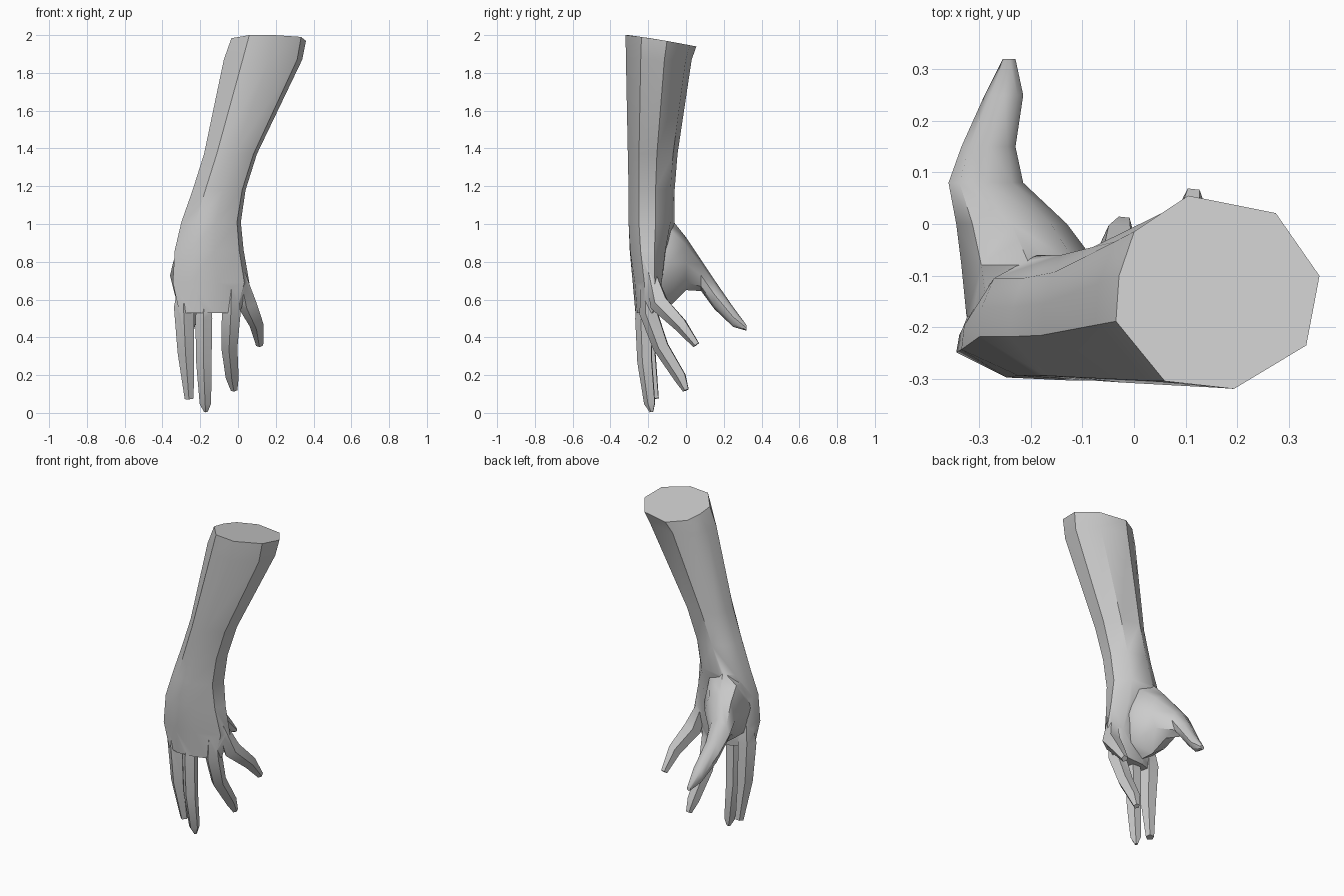
import bpy, bmesh, math
from mathutils import Vector

if "Cube" in bpy.data.objects:
    bpy.data.objects.remove(bpy.data.objects["Cube"])


def loft(name, rings):
    """Closed skin over a list of equal-length point rings."""
    bm = bmesh.new()
    loops = [[bm.verts.new(p) for p in r] for r in rings]
    n = len(loops[0])
    for a, b in zip(loops, loops[1:]):
        for i in range(n):
            j = (i + 1) % n
            bm.faces.new((a[i], a[j], b[j], b[i]))
    bm.faces.new(loops[0])
    bm.faces.new(loops[-1][::-1])
    bmesh.ops.recalc_face_normals(bm, faces=bm.faces)
    me = bpy.data.meshes.new(name)
    bm.to_mesh(me)
    bm.free()
    ob = bpy.data.objects.new(name, me)
    bpy.context.collection.objects.link(ob)
    return ob


def tube(name, path, sides=5):
    """Finger: polygon rings (x, y, z, radius) following a bent path."""
    rings = []
    pts = [Vector(p[:3]) for p in path]
    for i, p in enumerate(path):
        d = (pts[min(i + 1, len(pts) - 1)] - pts[max(i - 1, 0)]).normalized()
        s = (Vector((1, 0, 0)) - d * d.x).normalized()
        t = d.cross(s)
        rings.append([pts[i] + p[3] * (s * math.cos(a) + t * math.sin(a))
                      for a in (math.tau * (k + 0.3) / sides for k in range(sides))])
    return loft(name, rings)


# Forearm, wrist and palm: nine-sided section fitted to x0, x1, y0, y1 at each z
section = [(-1, -.3), (-.97, .17), (-.82, .63), (-.29, 1), (.57, .82),
           (1, .17), (.87, -.55), (.16, -1), (-.52, -.92)]
levels = [  # x0, x1, y0, y1, z, sideways shear
    (-.035, .36, -.32, .055, 1.975, 0),
    (-.075, .34, -.318, .03, 1.87, 0),
    (-.18, .10, -.308, -.045, 1.37, 0),
    (-.24, .04, -.304, -.06, 1.18, 0),
    (-.30, .015, -.304, -.06, 1.01, 0),
    (-.335, .03, -.298, -.10, .86, .015),
    (-.345, .06, -.275, -.13, .69, .025),
    (-.31, .01, -.262, -.15, .53, .02)]
rings = []
for n, (x0, x1, y0, y1, z, sh) in enumerate(levels):
    ring = []
    for u, v in section:
        y = (y0 + y1) / 2 + v * (y1 - y0) / 2 + sh * u
        dz = -.028 * v - .007 * max(0, v) if n == 0 else 0
        ring.append(((x0 + x1) / 2 + u * (x1 - x0) / 2, y, min(2, z + dz)))
    rings.append(ring)
arm = loft("arm_and_hand", rings)

# Thumb: eight-sided rings x0, x1, z0, z1 at each y, growing out of the palm
thumb_levels = [(-.18, -.325, -.04, .56, 1.02), (-.08, -.335, -.07, .57, 1.03),
                (0, -.345, -.13, .65, .93), (.08, -.36, -.215, .645, .81),
                (.15, -.335, -.23, .55, .705), (.25, -.29, -.215, .455, .56),
                (.32, -.255, -.23, .435, .465)]
thumb = loft("thumb", [[((x0 + x1) / 2 + math.cos(a) * (x1 - x0) / 2, y,
                         (z0 + z1) / 2 + math.sin(a) * (z1 - z0) / 2)
                        for a in (math.tau * k / 8 for k in range(8))]
                       for y, x0, x1, z0, z1 in thumb_levels])

# Four fingers
fingers = [
    ("index_finger", [(-.275, -.21, .74, .03), (-.285, -.205, .56, .056),
                      (-.275, -.2, .32, .046), (-.258, -.165, .075, .025)]),
    ("middle_finger", [(-.17, -.225, .74, .03), (-.18, -.222, .5, .047),
                       (-.18, -.215, .27, .043), (-.172, -.19, .05, .032),
                       (-.17, -.182, .005, .01)]),
    ("ring_finger", [(-.03, -.21, .74, .03), (-.035, -.195, .53, .052),
                     (-.045, -.13, .35, .045), (-.03, -.03, .19, .036),
                     (-.02, 0, .12, .018)]),
    ("little_finger", [(.01, -.185, .74, .03), (.05, -.14, .58, .054),
                       (.1, -.03, .47, .04), (.115, .055, .36, .02)])]
parts = [thumb] + [tube(n, p) for n, p in fingers]

# Fuse the digits into the hand as one skin
bpy.context.view_layer.objects.active = arm
for p in parts:
    m = arm.modifiers.new("fuse", 'BOOLEAN')
    m.operation = 'UNION'
    m.solver = 'EXACT'
    m.object = p
    bpy.ops.object.modifier_apply(modifier=m.name)
    bpy.data.objects.remove(p)
arm.select_set(True)
bpy.ops.object.shade_smooth_by_angle(angle=math.radians(42))
